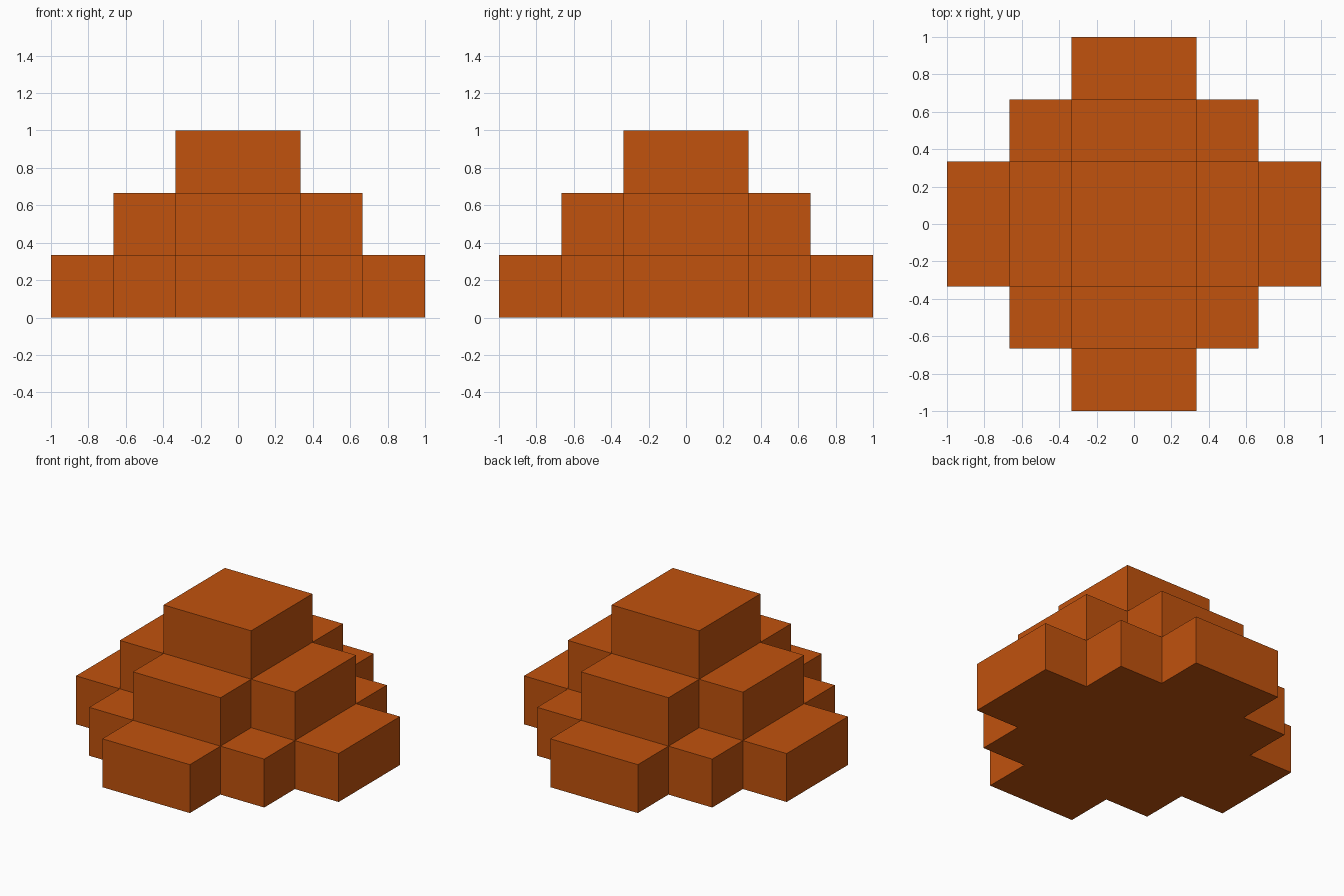
import bpy, bmesh, math

cube = bpy.data.objects.get("Cube")
if cube:
    bpy.data.objects.remove(cube, do_unlink=True)

STEP = 1 / 3   # every terrace rises and recedes by one step

# Single flat colour
orange = bpy.data.materials.new("burnt orange")
colour = (0.533, 0.084, 0.004, 1)
orange.diffuse_color = colour
orange.use_nodes = True
bsdf = next(n for n in orange.node_tree.nodes if n.type == 'BSDF_PRINCIPLED')
bsdf.inputs["Base Color"].default_value = colour


def height(i, j):
    """Steps of height in a cell, falling off with distance from the middle."""
    ring = lambda k: k + 1 if k >= 0 else -k
    return max(0, 5 - ring(i) - ring(j))


bm = bmesh.new()


def quad(*points):
    bm.faces.new([bm.verts.new([c * STEP for c in p]) for p in points])


for i in range(-3, 3):
    for j in range(-3, 3):
        h = height(i, j)
        if not h:
            continue
        corners = [(i, j), (i + 1, j), (i + 1, j + 1), (i, j + 1)]
        # Tread and underside
        quad(*[(x, y, h) for x, y in corners])
        quad(*[(x, y, 0) for x, y in reversed(corners)])
        # Risers, only where the neighbouring cell is lower
        for k, (di, dj) in enumerate([(0, -1), (1, 0), (0, 1), (-1, 0)]):
            a, b = corners[k], corners[(k + 1) % 4]
            for z in range(height(i + di, j + dj), h):
                quad((*a, z), (*b, z), (*b, z + 1), (*a, z + 1))

# Weld the skin and merge coplanar cells into clean flat faces
bmesh.ops.remove_doubles(bm, verts=bm.verts, dist=1e-4)
bmesh.ops.dissolve_limit(bm, angle_limit=math.radians(1),
                         verts=bm.verts, edges=bm.edges)
bmesh.ops.recalc_face_normals(bm, faces=bm.faces)

mesh = bpy.data.meshes.new("stepped_pyramid")
bm.to_mesh(mesh)
bm.free()
mesh.materials.append(orange)
pyramid = bpy.data.objects.new("stepped_pyramid", mesh)
bpy.context.collection.objects.link(pyramid)
